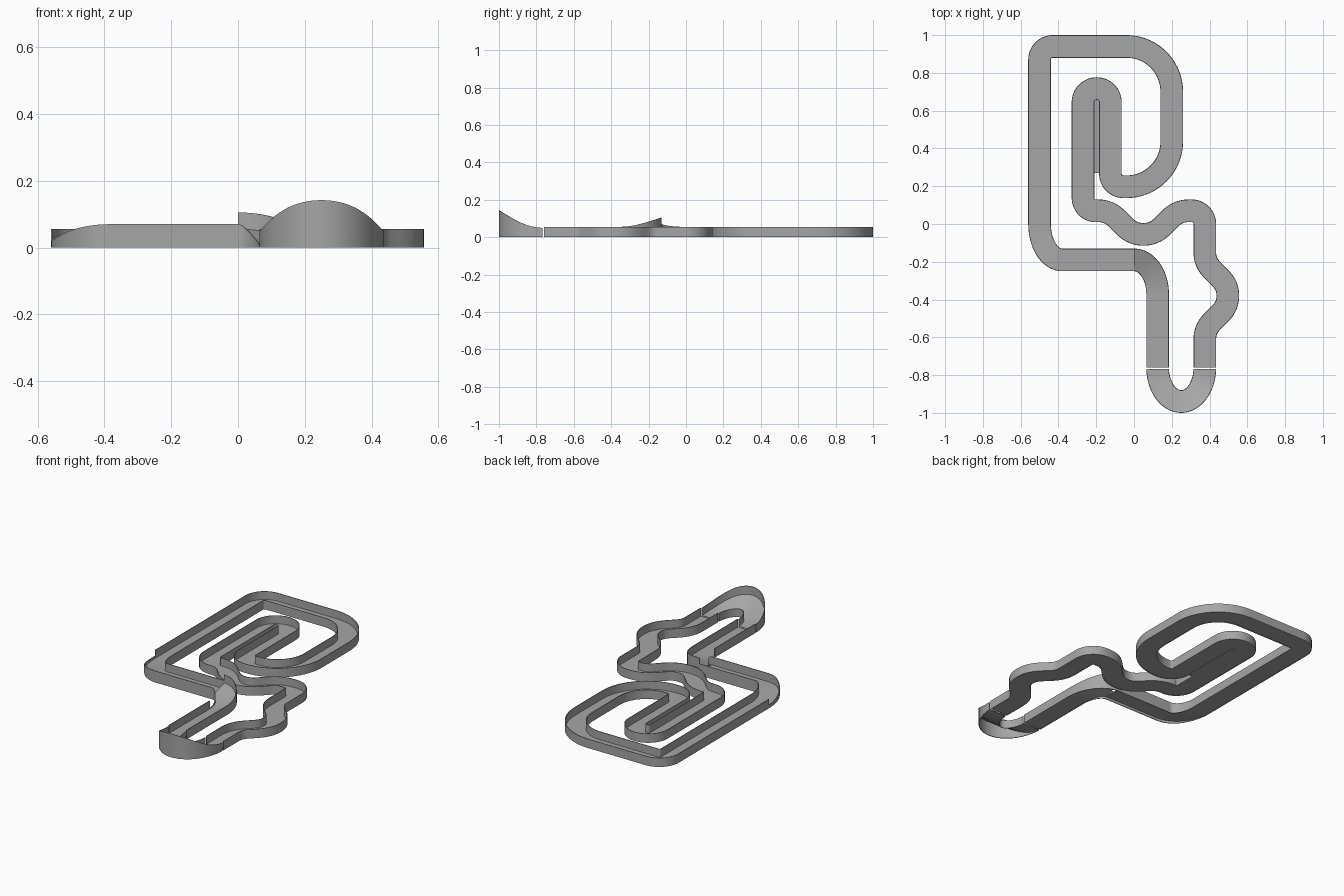
import bpy, bmesh, math
from mathutils import Vector

cube = bpy.data.objects.get("Cube")
if cube:
    bpy.data.objects.remove(cube, do_unlink=True)

HALF = 0.06      # half width of the channel
THICK = 0.004    # wall and floor thickness
FLOOR = 0.006
WALL = 0.055
RAISED = 0.07

grey = bpy.data.materials.new("track_grey")
grey.use_nodes = True
colour = (0.38, 0.38, 0.38, 1)
grey.diffuse_color = colour
grey.node_tree.nodes["Principled BSDF"].inputs["Base Color"].default_value = colour

HEADING = {"N": Vector((0, 1)), "S": Vector((0, -1)),
           "E": Vector((1, 0)), "W": Vector((-1, 0))}


def bend(a, b):
    """Points and directions on a smooth bend between two knots."""
    p0, p3 = Vector(a[:2]), Vector(b[:2])
    d0, d1 = HEADING[a[2]], HEADING[b[2]]
    delta = p3 - p0
    k = 0.5 if a[2] == b[2] else 0.552
    p1 = p0 + d0 * (k * abs(delta.dot(d0)))
    p2 = p3 - d1 * (k * abs(delta.dot(d1)))
    straight = a[2] == b[2] and abs(delta.normalized().dot(d0)) > 0.999
    steps = 1 if straight else 18
    for i in range(steps + 1):
        t = i / steps
        u = 1 - t
        pos = p0 * u**3 + p1 * (3*u*u*t) + p2 * (3*u*t*t) + p3 * t**3
        tan = (p1 - p0) * (u*u) + (p2 - p1) * (2*u*t) + (p3 - p2) * (t*t)
        yield pos, tan.normalized()


def channel(name, knots, heights, gap=False):
    """Sweep a floor with two walls; heights(s) gives wall tops and floor edges."""
    stations = []
    for a, b in zip(knots, knots[1:]):
        pts = list(bend(a, b))
        stations += pts if not stations else pts[1:]
    if gap:
        # small joint at both ends of the piece
        for i, sign in ((0, 1), (-1, -1)):
            p, t = stations[i]
            stations[i] = (p + t * (sign * 0.008), t)
    bm = bmesh.new()
    rings = []
    last = len(stations) - 1
    inner = HALF - THICK
    for i, (pos, tan) in enumerate(stations):
        lt, rt, lf, rf = heights(i / last)
        side = Vector((tan.y, -tan.x))
        section = [(-HALF, 0), (-HALF, lt), (-inner, lt), (-inner, lf),
                   (inner, rf), (inner, rt), (HALF, rt), (HALF, 0),
                   (inner, 0), (inner, rf - THICK), (-inner, lf - THICK), (-inner, 0)]
        ring = []
        for off, z in section:
            p = pos + side * off
            ring.append(bm.verts.new((p.x, p.y, z)))
        rings.append(ring)
    n = len(rings[0])
    for r0, r1 in zip(rings, rings[1:]):
        for j in range(n):
            k = (j + 1) % n
            bm.faces.new((r0[j], r0[k], r1[k], r1[j]))
    bm.faces.new(rings[0])
    bm.faces.new(rings[-1][::-1])
    bmesh.ops.recalc_face_normals(bm, faces=bm.faces)
    finish(name, bm)


def finish(name, bm):
    mesh = bpy.data.meshes.new(name)
    bm.to_mesh(mesh)
    bm.free()
    mesh.materials.append(grey)
    obj = bpy.data.objects.new(name, mesh)
    bpy.context.collection.objects.link(obj)
    bpy.ops.object.select_all(action="DESELECT")
    obj.select_set(True)
    bpy.context.view_layer.objects.active = obj
    bpy.ops.object.shade_smooth_by_angle(angle=math.radians(30))


# Height rules: left wall, right wall, left floor edge, right floor edge
def flat(s):
    return WALL, WALL, FLOOR, FLOOR


def raised(s):
    return RAISED, RAISED, 0.02, 0.02


def climbing(s):
    e = math.sin(math.pi * s / 2) ** 2
    floor = FLOOR + 0.014 * e
    return WALL + 0.015 * e, 0.02 + 0.05 * e, floor, floor


def descending(s):
    e = math.cos(math.pi * s / 2) ** 2
    return WALL + 0.05 * e, 0.008 + 0.062 * e, FLOOR + 0.049 * e, FLOOR + 0.014 * e


def banked(s):
    e = math.sin(math.pi * s) ** 2
    return 0.05, 0.05 + 0.092 * e, FLOOR, FLOOR + 0.085 * e


# Knots: x, y and compass heading
left_top, left_low = (-0.5, 0.87, "S"), (-0.5, 0, "S")
cross_start, cross_end = (-0.38, -0.19, "E"), (0, -0.19, "E")
lane_top, lane_low = (0.125, -0.37, "S"), (0.125, -0.76, "S")
return_low = (0.375, -0.76, "N")

channel("left_straight", [left_top, left_low], flat)
channel("climbing_corner", [left_low, cross_start], climbing)
channel("raised_straight", [cross_start, cross_end], raised)
channel("descending_corner", [cross_end, lane_top], descending)
channel("front_straight", [lane_top, lane_low], flat)
channel("banked_hairpin", [lane_low, (0.25, -0.94, "E"), return_low], banked, gap=True)
channel("side_bulge", [return_low, (0.375, -0.61, "N"), (0.497, -0.38, "N"),
                       (0.375, -0.15, "N"), (0.375, 0, "N")], flat)
channel("wavy_section", [(0.375, 0, "N"), (0.305, 0.07, "W"), (0.29, 0.07, "W"),
                         (0.05, -0.055, "W"), (-0.19, 0.07, "W"),
                         (-0.205, 0.07, "W"), (-0.27, 0.14, "N")], flat)
channel("inner_hairpin", [(-0.27, 0.14, "N"), (-0.27, 0.645, "N"),
                          (-0.1975, 0.717, "E"), (-0.125, 0.645, "S"),
                          (-0.125, 0.267, "S"), (-0.055, 0.197, "E")], flat)
channel("outer_loop", [(-0.055, 0.197, "E"), (-0.04, 0.197, "E"), (0.2, 0.437, "N"),
                       (0.2, 0.7, "N"), (-0.04, 0.94, "W"), (-0.43, 0.94, "W"),
                       left_top], flat)

# Narrow floor strip between the inner hairpin lanes
strip = bmesh.new()
bmesh.ops.create_cube(strip, size=1)
bmesh.ops.scale(strip, verts=strip.verts, vec=(0.025, 0.385, 0.005))
bmesh.ops.translate(strip, verts=strip.verts, vec=(-0.1975, 0.462, 0.0025))
finish("hairpin_strip", strip)
